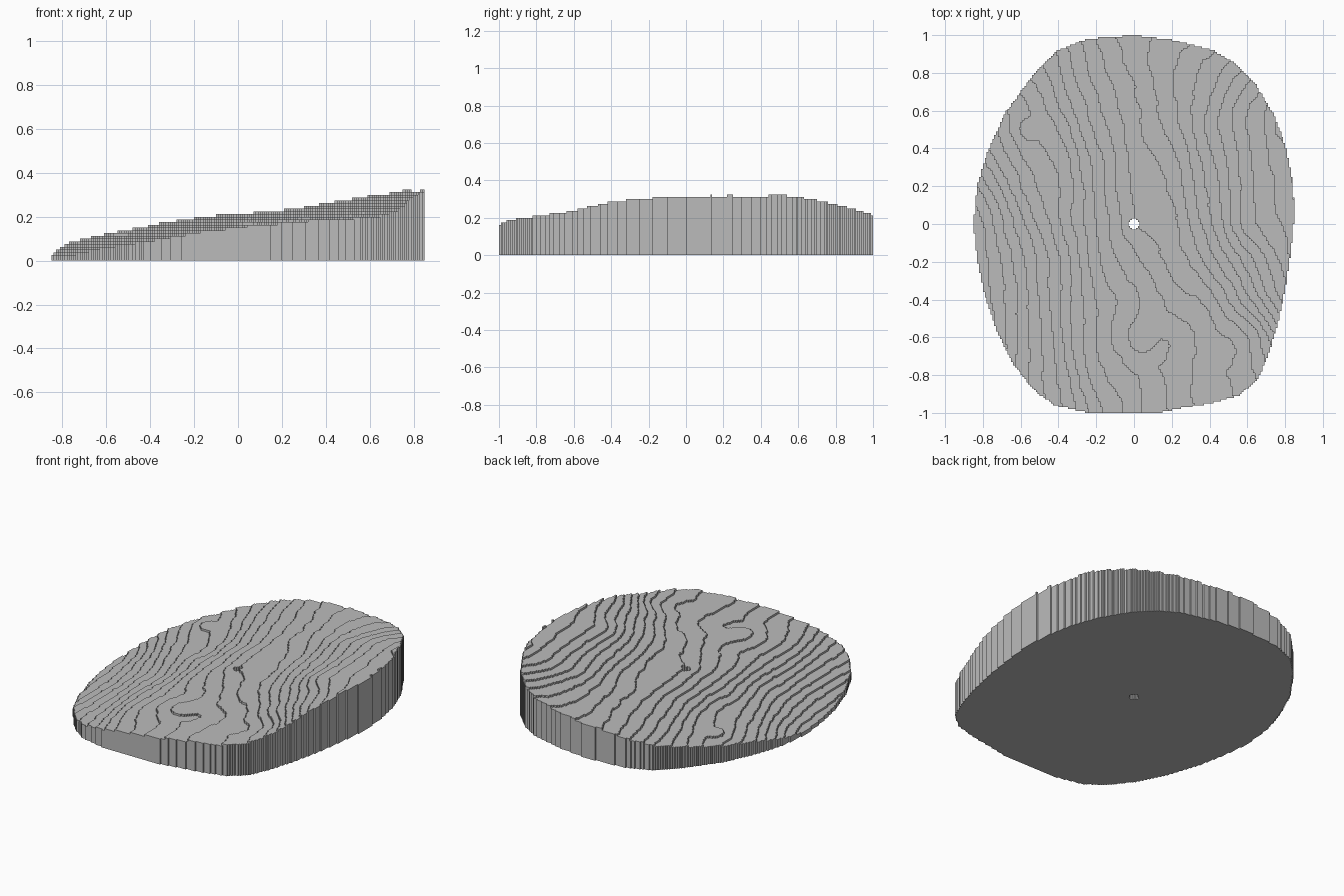
import bpy
import math
from mathutils import Vector, noise

if "Cube" in bpy.data.objects:
    bpy.data.objects.remove(bpy.data.objects["Cube"], do_unlink=True)

CELL = 0.01          # plan size of one terrain cell
STEP = 0.0125        # height of one terrace
HALF_X, HALF_Y = 0.85, 1.0
NX, NY = round(2 * HALF_X / CELL), round(2 * HALF_Y / CELL)
HOLE_RADIUS = 0.026

# Outline of the slab, anticlockwise from the back
OUTLINE = [(0, 1), (-.25, .98), (-.4, .92), (-.54, .78), (-.68, .59), (-.78, .37),
           (-.83, .2), (-.85, 0), (-.83, -.18), (-.79, -.38), (-.72, -.58),
           (-.64, -.74), (-.53, -.88), (-.42, -.96), (-.24, -1), (.12, -1),
           (.28, -.97), (.4, -.95), (.55, -.91), (.65, -.83), (.71, -.7),
           (.76, -.53), (.8, -.35), (.83, -.15), (.85, .05), (.84, .23),
           (.8, .42), (.74, .58), (.65, .73), (.55, .84), (.42, .92), (.2, .975)]

# Terrace number on a coarse grid: rows front to back, columns right to left side
GRID_STEP = 0.2
LEVELS = [
    [2, 5, 7.6, 10.5, 12.5, 14.2, 15.5, 16.2, 18],
    [2, 5.5, 8.2, 11.5, 12.9, 14.3, 15.6, 16.7, 19],
    [2, 5.2, 8.6, 12.1, 13.7, 14.2, 15.5, 17, 21],
    [2.2, 5.3, 8.8, 12, 13.7, 15.3, 16.6, 19.8, 23.5],
    [2.5, 5.8, 9, 12.5, 14.9, 16.3, 18.5, 21.5, 24.5],
    [3, 6.6, 9.8, 13, 15.9, 16.9, 19.7, 23.5, 25.2],
    [4.5, 8, 10, 13.2, 16.1, 17.2, 20.2, 23.6, 25.6],
    [6.8, 9, 10.6, 13.7, 16.4, 17.9, 21, 23.8, 25.8],
    [8, 9.5, 11.8, 14.6, 16.8, 18.6, 21.3, 24, 26.3],
    [8, 10.5, 12.8, 15.5, 17.3, 18.9, 20.5, 22.5, 24],
    [9, 11, 13.6, 16, 17.6, 18.4, 19.3, 20.5, 22],
]

# Small knolls: x, y, radius, extra terraces
KNOLLS = [(-.58, .49, .06, .9), (0, -.6, .1, .6), (.78, .5, .05, .6)]


def cubic(values, t):
    """Smooth interpolation along a list, extended straight past its ends."""
    last = len(values) - 1
    k = min(max(math.floor(t), 0), last - 1)
    f = t - k
    b, c = values[k], values[k + 1]
    a = values[k - 1] if k > 0 else 2 * b - c
    d = values[k + 2] if k + 2 <= last else 2 * c - b
    return b + f * (c - a + f * (2 * a - 5 * b + 4 * c - d + f * (3 * (b - c) + d - a))) / 2


def inside(x, y):
    """True where the slab has material."""
    if math.hypot(x, y) < HOLE_RADIUS:
        return False
    result = False
    for (x0, y0), (x1, y1) in zip(OUTLINE, OUTLINE[1:] + OUTLINE[:1]):
        if (y0 > y) != (y1 > y) and x < x0 + (y - y0) * (x1 - x0) / (y1 - y0):
            result = not result
    return result


def terrace(x, y):
    """Whole terrace number at a point."""
    u, v = (x + 0.8) / GRID_STEP, (y + 1) / GRID_STEP
    level = cubic([cubic(row, u) for row in LEVELS], v)
    for kx, ky, radius, extra in KNOLLS:
        level += extra * math.exp(-((x - kx) ** 2 + (y - ky) ** 2) / radius ** 2)
    level += 0.25 * noise.noise(Vector((x * 6, y * 6, 0.5)))
    level += 0.15 * noise.noise(Vector((x * 15, y * 15, 3.5)))
    return min(max(int(level), 2), 27)


# Terrace number of every cell in plan
cells = {}
for i in range(NX):
    for j in range(NY):
        x, y = (i + 0.5) * CELL - HALF_X, (j + 0.5) * CELL - HALF_Y
        if inside(x, y):
            cells[i, j] = terrace(x, y)

verts, faces, index = [], [], {}


def vert(corner, level):
    """Shared vertex at a grid corner and terrace height."""
    key = (*corner, level)
    if key not in index:
        index[key] = len(verts)
        verts.append((corner[0] * CELL - HALF_X, corner[1] * CELL - HALF_Y, level * STEP))
    return index[key]


for (i, j), top in cells.items():
    ring = [(i, j), (i + 1, j), (i + 1, j + 1), (i, j + 1)]
    neighbours = [(i, j - 1), (i + 1, j), (i, j + 1), (i - 1, j)]
    # Flat tread and underside
    faces.append([vert(c, top) for c in ring])
    faces.append([vert(c, 0) for c in reversed(ring)])
    # Risers down to lower neighbours, and the outer and hole walls
    for k, other in enumerate(neighbours):
        p, q = ring[k], ring[(k + 1) % 4]
        for low in range(cells.get(other, 0), top):
            faces.append([vert(p, low), vert(q, low), vert(q, low + 1), vert(p, low + 1)])

mesh = bpy.data.meshes.new("terraced_terrain")
mesh.from_pydata(verts, [], faces)
mesh.update()
terrain = bpy.data.objects.new("terraced_terrain", mesh)
bpy.context.collection.objects.link(terrain)

# Plain grey material
grey = bpy.data.materials.new("plain_grey")
grey.use_nodes = True
colour = (0.5, 0.5, 0.5, 1)
grey.diffuse_color = colour
grey.node_tree.nodes["Principled BSDF"].inputs["Base Color"].default_value = colour
mesh.materials.append(grey)
